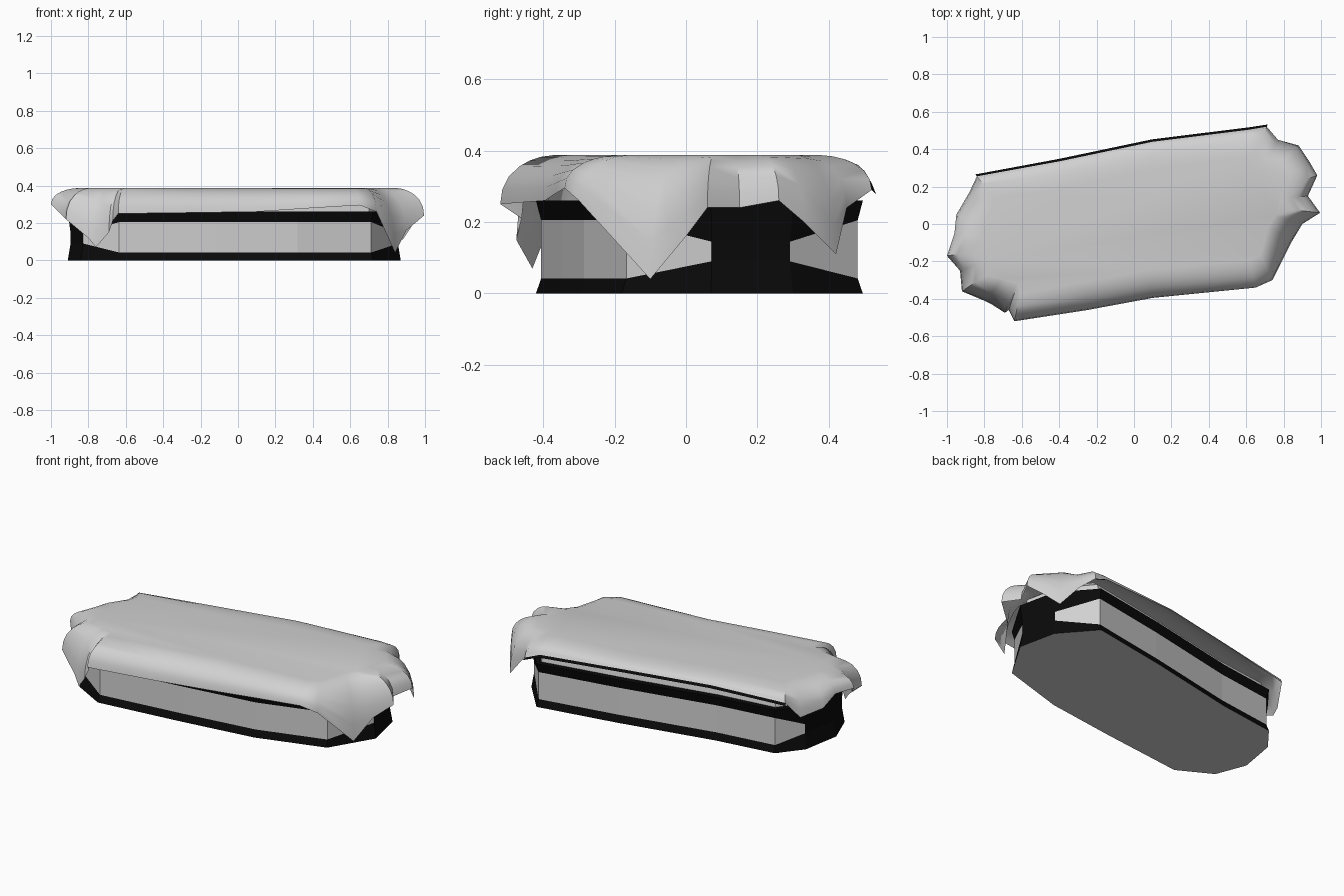
import bpy, bmesh
from mathutils import Vector

if "Cube" in bpy.data.objects:
    bpy.data.objects.remove(bpy.data.objects["Cube"])


def material(name, rgb):
    m = bpy.data.materials.new(name)
    m.diffuse_color = (*rgb, 1)
    m.use_nodes = True
    m.node_tree.nodes["Principled BSDF"].inputs["Base Color"].default_value = m.diffuse_color
    return m


GREY = material("light grey", (0.64, 0.64, 0.64))
BLACK = material("black", (0.003, 0.003, 0.003))

# Long axis of the skewed oval; insets pull points towards it
A, B = Vector((-0.55, -0.11)), Vector((0.55, 0.11))


def inset(p, d):
    ab = B - A
    t = max(0, min(1, (p - A).dot(ab) / ab.length_squared))
    return p + (A + ab * t - p).normalized() * d


def loft(name, rings, mat_rule, smooth=None, caps=()):
    """Skin closed rings of points; caps lists (ring index, material index)."""
    bm = bmesh.new()
    rows = [[bm.verts.new(p) for p in ring] for ring in rings]
    n = len(rows[0])
    for r in range(len(rows) - 1):
        for i in range(n):
            m = mat_rule(r, i)
            if m is None:
                continue
            j = (i + 1) % n
            f = bm.faces.new((rows[r][i], rows[r][j], rows[r + 1][j], rows[r + 1][i]))
            f.material_index = m
    for r, m in caps:
        bm.faces.new(rows[r]).material_index = m
    bmesh.ops.recalc_face_normals(bm, faces=bm.faces)
    me = bpy.data.meshes.new(name)
    bm.to_mesh(me)
    bm.free()
    me.materials.append(GREY)
    me.materials.append(BLACK)
    ob = bpy.data.objects.new(name, me)
    bpy.context.collection.objects.link(ob)
    if smooth:
        bpy.ops.object.select_all(action='DESELECT')
        ob.select_set(True)
        bpy.context.view_layer.objects.active = ob
        bpy.ops.object.shade_smooth_by_angle(angle=smooth)
    return ob


# Base outline (x, y, 1 where the side panel is at full height)
outline = [(-.64, -.42, 1), (-.12, -.36, 1), (.32, -.30, 1), (.72, -.18, 1),
           (.87, .07, 0), (.82, .30, 0), (.65, .495, 1), (.17, .41, 1),
           (-.40, .29, 1), (-.76, .24, 1), (-.87, .10, 0), (-.91, -.13, 0),
           (-.84, -.31, 0)]
pts = [Vector(o[:2]) for o in outline]
full = [o[2] for o in outline]


def ring(d, z):
    return [(*inset(p, d), z(f) if callable(z) else z) for p, f in zip(pts, full)]


# Base: black rims, grey side panels tapering out on the rounded ends
loft("base", [ring(0, 0),
              ring(.015, lambda f: .042 if f else .09),
              ring(.015, lambda f: .205 if f else .145),
              ring(0, .26)],
     lambda r, i: 0 if r == 1 and (full[i] or full[(i + 1) % len(full)]) else 1,
     caps=[(0, 0), (3, 1)])

# Mattress under the cloth
loft("mattress", [ring(.035, .255), ring(.045, .31), ring(.10, .35)],
     lambda r, i: 0, smooth=0.6, caps=[(0, 0), (2, 0)])

# Draped cloth: hem stations all round (x, y, z)
hem = [(-.64, -.52, .25), (-.25, -.46, .255), (.1, -.395, .26), (.4, -.365, .28),
       (.65, -.34, .295), (.74, -.30, .26), (.84, -.10, .04), (.90, .0, .16),
       (.995, .06, .24), (.93, .15, .24), (.98, .26, .26), (.94, .33, .20),
       (.88, .42, .11), (.77, .45, .24), (.71, .52, .29), (.62, .505, .325),
       (.1, .44, .35), (-.4, .335, .35), (-.84, .255, .33), (-.88, .17, .22),
       (-.95, .05, .25), (-.96, -.05, .30), (-1.0, -.17, .30), (-.93, -.25, .23),
       (-.92, -.36, .22), (-.80, -.41, .12), (-.76, -.43, .07), (-.69, -.475, .15),
       (-.67, -.46, .21)]
TOP = .387
rings = []
for t in (0, .12, .25, .4, .6, .8, 1):
    rings.append([(*inset(Vector(h[:2]), .15 * (1 - t) ** 2),
                   TOP - (TOP - h[2]) * t ** 1.6) for h in hem])
# Last row is the dark edging along the back hem
rings.append([(*inset(Vector(h[:2]), -.013), h[2] - .012) for h in hem])
last = len(rings) - 2
loft("draped_cloth", rings,
     lambda r, i: 0 if r < last else (1 if 14 <= i <= 17 else None),
     smooth=0.8, caps=[(0, 0)])

# Remove the unused edging points and seat the cloth normals outward
cloth = bpy.data.objects["draped_cloth"]
bm = bmesh.new()
bm.from_mesh(cloth.data)
bmesh.ops.delete(bm, geom=[v for v in bm.verts if not v.link_faces], context='VERTS')
cap = max(bm.faces, key=lambda f: f.calc_area())
if cap.normal.z < 0:
    bmesh.ops.reverse_faces(bm, faces=bm.faces)
bm.to_mesh(cloth.data)
bm.free()
